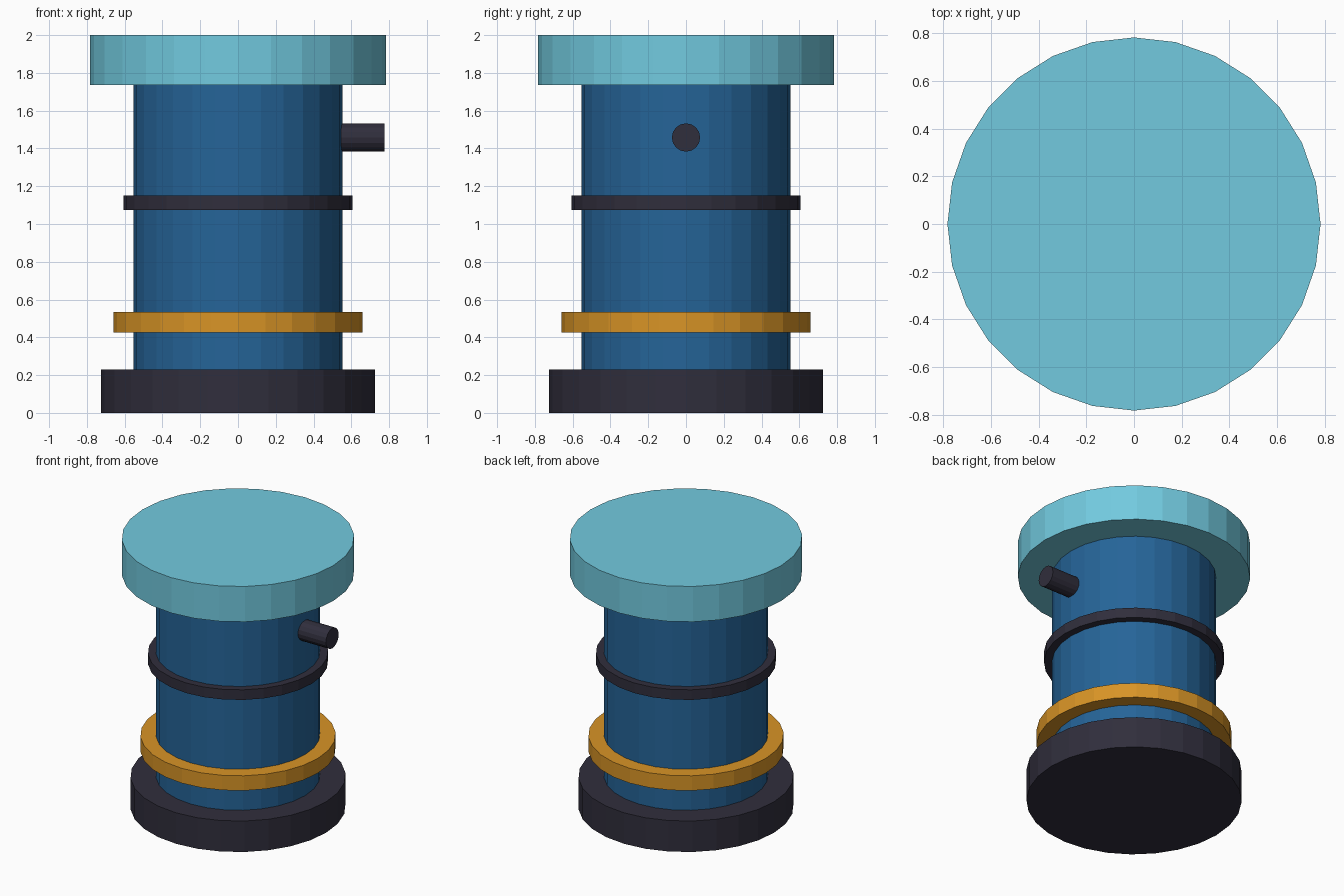
import bpy
import math

cube = bpy.data.objects.get("Cube")
if cube:
    bpy.data.objects.remove(cube, do_unlink=True)

SIDES = 28


def make_material(name, rgb):
    """Flat material from 8-bit sRGB values, stored as linear."""
    linear = [((c / 255 + 0.055) / 1.055) ** 2.4 for c in rgb] + [1]
    mat = bpy.data.materials.new(name)
    mat.use_nodes = True
    mat.diffuse_color = linear
    mat.node_tree.nodes["Principled BSDF"].inputs["Base Color"].default_value = linear
    return mat


charcoal = make_material("charcoal", (48, 46, 60))
blue = make_material("deep blue", (37, 100, 152))
amber = make_material("amber", (216, 148, 38))
aqua = make_material("pale aqua", (114, 202, 223))


def finish(name, mat):
    obj = bpy.context.object
    obj.name = obj.data.name = name
    obj.data.materials.append(mat)
    return obj


def disc(name, radius, bottom, top, mat):
    """Upright faceted cylinder between two heights."""
    bpy.ops.mesh.primitive_cylinder_add(
        vertices=SIDES, radius=radius, depth=top - bottom,
        location=(0, 0, (bottom + top) / 2))
    return finish(name, mat)


# Stacked canister parts
disc("base", 0.725, 0, 0.23, charcoal)
disc("body", 0.553, 0.23, 1.737, blue)
disc("lower_band", 0.658, 0.425, 0.535, amber)
disc("middle_ring", 0.607, 1.075, 1.15, charcoal)
disc("lid", 0.783, 1.737, 2, aqua)

# Side peg, pointing to the left side
inner, outer = 0.5, 0.775
bpy.ops.mesh.primitive_cylinder_add(
    vertices=16, radius=0.075, depth=outer - inner,
    location=((inner + outer) / 2, 0, 1.458), rotation=(0, math.pi / 2, 0))
finish("side_peg", charcoal)
